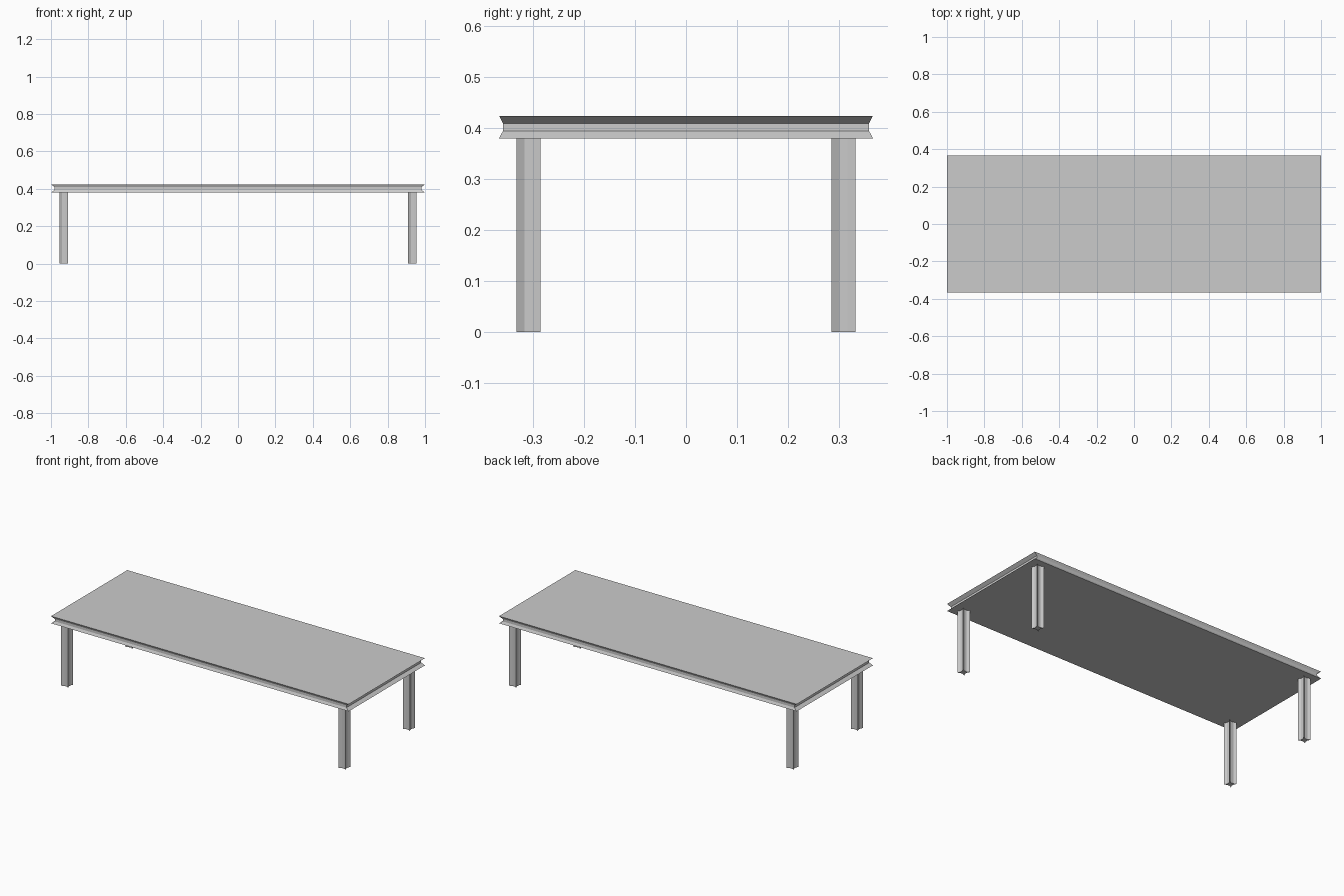
import bpy

if "Cube" in bpy.data.objects:
    bpy.data.objects.remove(bpy.data.objects["Cube"])

def loft(name, rings):
    """Skin a stack of equal-length closed rings and cap both ends."""
    n = len(rings[0])
    verts = [v for ring in rings for v in ring]
    faces = [tuple(reversed(range(n))), tuple(range(len(verts) - n, len(verts)))]
    for k in range(len(rings) - 1):
        for i in range(n):
            j = (i + 1) % n
            faces.append((k*n + i, k*n + j, (k+1)*n + j, (k+1)*n + i))
    mesh = bpy.data.meshes.new(name)
    mesh.from_pydata(verts, [], faces)
    obj = bpy.data.objects.new(name, mesh)
    bpy.context.collection.objects.link(obj)
    return obj

# Table top with a grooved rim
def rectangle(scale, z):
    x, y = scale, 0.366 * scale
    return [(-x, -y, z), (x, -y, z), (x, y, z), (-x, y, z)]

loft("table_top", [rectangle(s, z) for s, z in
                   ((1, 0.38), (0.98, 0.3945), (0.98, 0.409), (1, 0.4235))])

# Legs: square section with a groove along each side
H, GROOVE = 0.0235, 0.008
section = []
for c, s in ((1, 0), (0, 1), (-1, 0), (0, -1)):
    for px, py in ((H, -H), (H - GROOVE, -H / 3), (H - GROOVE, H / 3)):
        section.append((px*c - py*s, px*s + py*c))

for side, sx in (("left", -1), ("right", 1)):
    for end, sy in (("front", -1), ("back", 1)):
        leg = loft(f"{end}_{side}_leg", [[(x, y, z) for x, y in section] for z in (0, 0.38)])
        leg.location = (sx * 0.932, sy * 0.3085, 0)
